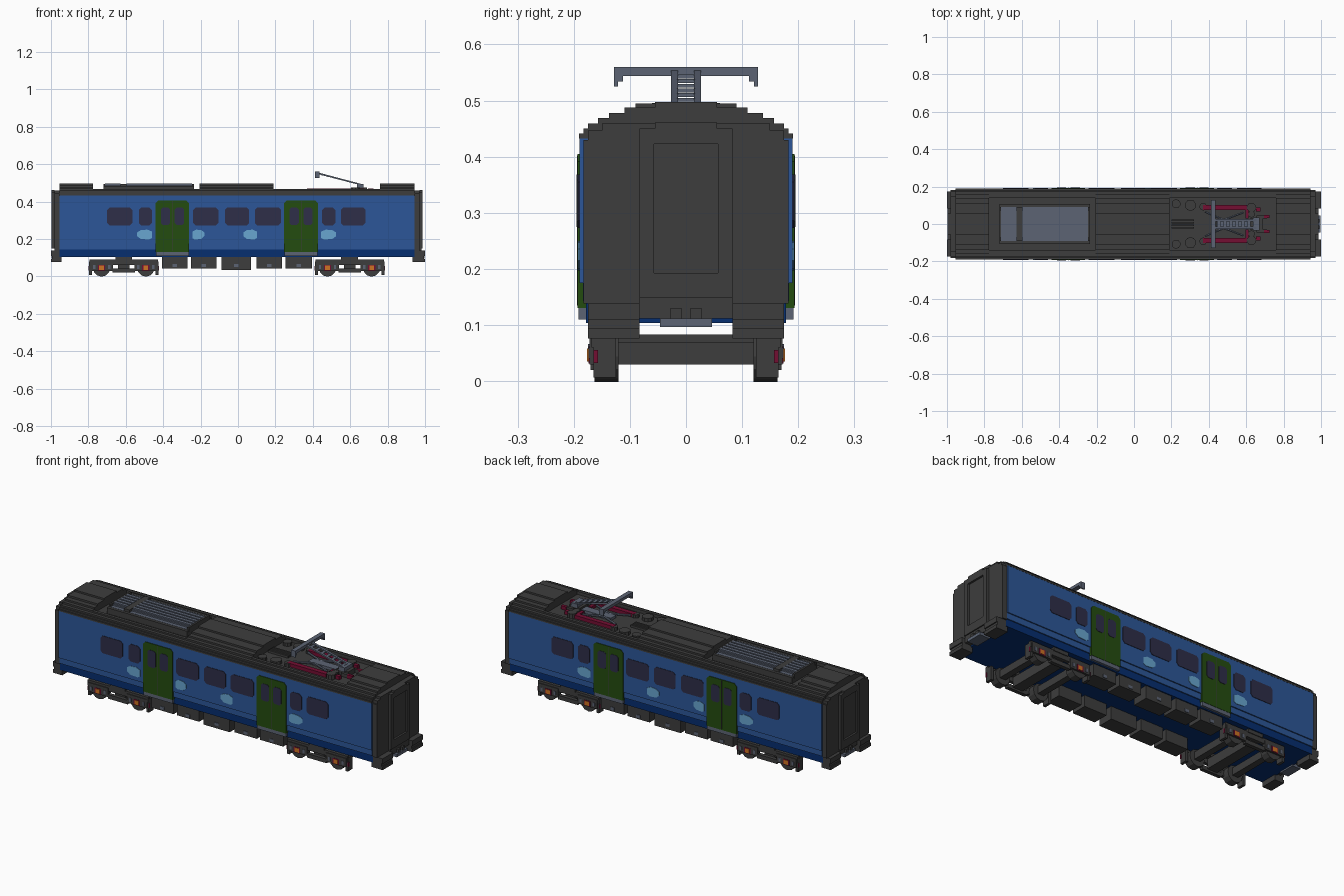
import bpy, bmesh, math
from mathutils import Vector

cube = bpy.data.objects.get("Cube")
if cube:
    bpy.data.objects.remove(cube)


def material(name, rgb):
    lin = [((c / 255 + 0.055) / 1.055) ** 2.4 for c in rgb] + [1.0]
    m = bpy.data.materials.new(name)
    m.use_nodes = True
    m.diffuse_color = lin
    m.node_tree.nodes["Principled BSDF"].inputs["Base Color"].default_value = lin
    return m


BLUE = material("body blue", (44, 86, 152))
NAVY = material("skirt navy", (6, 46, 112))
DARK = material("dark grey", (61, 61, 61))
GREY = material("slate grey", (92, 100, 116))
GREEN = material("door green", (36, 76, 16))
GLASS = material("window glass", (46, 46, 72))
CYAN = material("marking light blue", (104, 166, 208))
RED = material("dark red", (116, 14, 50))
ORANGE = material("axle orange", (205, 115, 35))


class Part:
    """Collects simple solids into one named object."""

    def __init__(self, name, mat):
        self.name, self.mat, self.bm = name, mat, bmesh.new()

    def prism(self, pts, y0, y1, mirror=False):
        # xz outline extruded along y
        for a, b in ([(y0, y1), (-y1, -y0)] if mirror else [(y0, y1)]):
            lo = [self.bm.verts.new((x, a, z)) for x, z in pts]
            hi = [self.bm.verts.new((x, b, z)) for x, z in pts]
            self.bm.faces.new(lo)
            self.bm.faces.new(hi[::-1])
            for i in range(len(pts)):
                j = (i + 1) % len(pts)
                self.bm.faces.new((lo[j], lo[i], hi[i], hi[j]))
        return self

    def box(self, x0, x1, y0, y1, z0, z1, mirror=False):
        return self.prism([(x0, z0), (x1, z0), (x1, z1), (x0, z1)], y0, y1, mirror)

    def rod(self, a, b, r, sides=8, mirror=False):
        for s in ((1, -1) if mirror else (1,)):
            p, q = Vector((a[0], a[1] * s, a[2])), Vector((b[0], b[1] * s, b[2]))
            d = q - p
            mat = d.to_track_quat('Z', 'Y').to_matrix().to_4x4()
            mat.translation = (p + q) / 2
            bmesh.ops.create_cone(self.bm, cap_ends=True, segments=sides, radius1=r,
                                  radius2=r, depth=d.length, matrix=mat)
        return self

    def done(self):
        bmesh.ops.recalc_face_normals(self.bm, faces=self.bm.faces)
        me = bpy.data.meshes.new(self.name)
        self.bm.to_mesh(me)
        self.bm.free()
        me.materials.append(self.mat)
        ob = bpy.data.objects.new(self.name, me)
        bpy.context.collection.objects.link(ob)
        return ob


def chamfered(x0, x1, z0, z1, c, bottom=True):
    cb = c if bottom else 0.0
    low = [(x0, z0 + cb), (x0 + cb, z0), (x1 - cb, z0), (x1, z0 + cb)] if bottom else [(x0, z0), (x1, z0)]
    return low + [(x1, z1 - c), (x1 - c, z1), (x0 + c, z1), (x0, z1 - c)]


X0, X1 = -0.955, 0.943

# Body shell: wide upper wall, stepped-in lower wall, skirt and floor
body = Part("body_walls", BLUE)
body.box(X0, X1, -0.19, 0.19, 0.175, 0.432)
body.box(X0, X1, -0.184, 0.184, 0.143, 0.175).done()
Part("skirt_and_floor", NAVY).box(X0, X1, -0.178, 0.178, 0.104, 0.143).done()

# Roof: stepped layers, with two sunken equipment bays
roof = Part("roof", DARK)
roof.box(X0, X1, -0.191, 0.191, 0.432, 0.441)
roof.box(X0, X1, -0.183, 0.183, 0.441, 0.450)
BAYS = [(-0.775, -0.205), (0.19, 0.758)]
for a, b in BAYS:
    roof.box(a, b, 0.14, 0.175, 0.45, 0.459, True)
    roof.box(a, b, 0.14, 0.157, 0.459, 0.467, True)
for a, b in [(X0, -0.775), (-0.205, 0.19), (0.758, X1)]:
    z = 0.450
    for w, top in [(0.175, 0.459), (0.157, 0.469), (0.137, 0.478), (0.11, 0.488), (0.055, 0.497)]:
        roof.box(a, b, -w, w, z, top)
        z = top
roof.done()

# Windows, doors and side markings
windows = Part("side_windows", GLASS)
for a, b in [(-0.70, -0.565), (-0.53, -0.46), (-0.24, -0.105), (-0.07, 0.06),
             (0.09, 0.23), (0.45, 0.52), (0.55, 0.682)]:
    windows.prism(chamfered(a, b, 0.273, 0.368, 0.013), 0.189, 0.1925, True)
doors = Part("doors", GREEN)
seams = Part("door_seams", DARK)
steps = Part("door_steps", GREY)
for c in (-0.351, 0.337):
    doors.prism(chamfered(c - 0.09, c + 0.09, 0.13, 0.405, 0.014, False), 0.17, 0.1935, True)
    seams.box(c - 0.0015, c + 0.0015, 0.192, 0.194, 0.135, 0.402, True)
    steps.box(c - 0.088, c + 0.088, 0.165, 0.192, 0.11, 0.13, True)
    for s in (-0.037, 0.037):
        windows.prism(chamfered(c + s - 0.025, c + s + 0.025, 0.275, 0.368, 0.01), 0.192, 0.1955, True)
for p in (windows, doors, seams, steps):
    p.done()
marks = Part("side_markings", CYAN)
BLOB = [(-0.04, 0.235), (-0.04, 0.215), (-0.02, 0.2), (0.025, 0.197), (0.04, 0.205),
        (0.04, 0.24), (0.015, 0.25), (-0.02, 0.247)]
for c, s in [(-0.5, 1), (-0.212, -0.8), (0.065, 0.9), (0.485, -1)]:
    marks.prism([(c + x * s, z) for x, z in BLOB], 0.189, 0.1925, True)
marks.done()

# Ends: caps, gangway frames with recessed doors, corner blocks and couplers
caps = Part("end_caps", DARK)
gangway = Part("gangways", DARK)
corners = Part("corner_blocks", DARK)
couplers = Part("couplers", GREY)


def span(e, a, b):
    # distances from the car middle to x limits at end e
    return tuple(sorted((e * a - 0.006, e * b - 0.006)))


for e in (-1, 1):
    x = span(e, 0.949, 0.976)
    caps.box(*x, -0.183, 0.183, 0.138, 0.43)
    caps.box(*x, -0.175, 0.175, 0.43, 0.447)
    caps.box(*x, -0.15, 0.15, 0.447, 0.459)
    x = span(e, 0.976, 0.992)
    gangway.box(*x, 0.057, 0.083, 0.148, 0.45, True)
    gangway.box(*x, -0.057, 0.057, 0.148, 0.193)
    gangway.box(*x, -0.057, 0.057, 0.423, 0.45)
    gangway.box(*x, -0.055, 0.055, 0.45, 0.461)
    gangway.box(*span(e, 0.974, 0.981), -0.057, 0.057, 0.193, 0.423)
    outer = 1.006 if e > 0 else 0.994
    for depth, z0, z1 in [(0.0, 0.076, 0.094), (0.006, 0.094, 0.11), (0.0, 0.11, 0.138)]:
        corners.box(*span(e, 0.938, outer - depth), 0.083, 0.175, z0, z1, True)
    corners.box(*span(e, 0.949, outer - 0.02), -0.083, 0.083, 0.112, 0.148)
    corners.box(*span(e, 0.96, outer - 0.008), 0.008, 0.028, 0.112, 0.13, True)
    couplers.box(*span(e, 0.94, outer - 0.004), -0.046, 0.046, 0.096, 0.112)
for p in (caps, gangway, corners, couplers):
    p.done()

# Underfloor equipment boxes in two rows
under = Part("underfloor_boxes", DARK)
labels = Part("underfloor_latches", GREY)
for a, b, z in [(-0.405, -0.27, 0.042), (-0.25, -0.115, 0.042), (-0.088, 0.07, 0.034),
                (0.10, 0.235, 0.042), (0.255, 0.395, 0.042)]:
    m = (a + b) / 2
    under.box(a, b, 0.085, 0.172, z, 0.106, True)
    labels.box(m - 0.012, m + 0.012, 0.171, 0.175, 0.05, 0.066, True)
under.done()
labels.done()

# Bogies: frames, wheels, cross beams and axle boxes
frames = Part("bogie_frames", DARK)
wheels = Part("bogie_wheels", DARK)
axle_red = Part("axle_surrounds", RED)
axle_box = Part("axle_boxes", ORANGE)
springs = Part("bogie_springs", GREY)
for c in (-0.611, 0.597):
    frames.box(c - 0.183, c + 0.183, 0.15, 0.168, 0.06, 0.09, True)
    frames.box(c - 0.06, c + 0.06, 0.15, 0.17, 0.02, 0.042, True)
    frames.box(c - 0.045, c + 0.045, 0.12, 0.172, 0.085, 0.105, True)
    frames.box(c - 0.03, c + 0.03, -0.15, 0.15, 0.03, 0.083)
    for s in (-1, 1):
        x = c + s * 0.118
        frames.box(x - 0.06, x + 0.06, 0.152, 0.172, 0.03, 0.078, True)
        frames.box(x - 0.018, x + 0.018, -0.13, 0.13, 0.03, 0.07)
        wheels.rod((x, 0.12, 0.044), (x, 0.163, 0.044), 0.0455, 12, True)
        frames.box(*sorted((c + s * 0.17, c + s * 0.185)), 0.125, 0.165, 0.006, 0.08, True)
        axle_red.box(x - 0.019, x + 0.019, 0.17, 0.174, 0.031, 0.062, True)
        axle_red.box(*sorted((c + s * 0.184, c + s * 0.188)), 0.157, 0.165, 0.032, 0.055, True)
        axle_box.box(x - 0.013, x + 0.013, 0.172, 0.176, 0.035, 0.058, True)
        for k in (-0.04, 0.04):
            springs.box(x + k - 0.006, x + k + 0.006, 0.171, 0.174, 0.04, 0.06, True)
for p in (frames, wheels, axle_red, axle_box, springs):
    p.done()

# Roof vent: dark rim with grey slatted panels
rim = Part("vent_frame", DARK)
rim.box(-0.72, -0.235, -0.108, 0.108, 0.45, 0.472)
rim.box(-0.72, -0.235, 0.092, 0.108, 0.472, 0.482, True)
for a, b in [(-0.72, -0.71), (-0.628, -0.595), (-0.245, -0.235)]:
    rim.box(a, b, -0.09, 0.09, 0.472, 0.495)
rim.done()
panels = Part("vent_panels", GREY)
for a, b in [(-0.71, -0.628), (-0.595, -0.245)]:
    panels.box(a, b, -0.09, 0.09, 0.472, 0.482)
    panels.box(a, b, -0.07, 0.07, 0.482, 0.489)
    for i in range(5):
        y = -0.052 + 0.026 * i
        panels.box(a, b, y - 0.009, y + 0.009, 0.489, 0.496)
panels.done()

# Pantograph base: insulators, red rails and clutter
ins = Part("insulators", DARK)
for x, y, r, z in [(0.225, 0.108, 0.024, 0.468), (0.302, 0.1, 0.03, 0.468),
                   (0.37, 0.092, 0.02, 0.468), (0.628, 0.088, 0.025, 0.475),
                   (0.628, 0.052, 0.018, 0.472)]:
    ins.rod((x, y, 0.445), (x, y, z), r, 10, True)
for i in range(4):
    ins.box(0.2, 0.32, -0.024 + i * 0.013, -0.015 + i * 0.013, 0.448, 0.462)
ins.box(0.62, 0.69, -0.03, 0.03, 0.448, 0.476)
ins.box(0.655, 0.71, 0.03, 0.045, 0.448, 0.468, True)
ins.done()
rails = Part("pantograph_rails", RED)
rails.box(0.37, 0.605, 0.075, 0.102, 0.45, 0.469, True)
rails.box(0.595, 0.612, 0.03, 0.08, 0.45, 0.466, True)
rails.box(0.652, 0.675, 0.068, 0.088, 0.45, 0.469, True)
rails.box(0.695, 0.725, 0.032, 0.048, 0.45, 0.469, True)
rails.done()

# Pantograph arm with rungs, braces and contact bar
arm = Part("pantograph_arm", GREY)
arm.prism([(0.43, 0.546), (0.66, 0.486), (0.66, 0.494), (0.43, 0.555)], 0.014, 0.027, True)
for i in range(7):
    x = 0.455 + i * 0.032
    z = 0.546 - (x - 0.43) * 0.26
    arm.box(x - 0.008, x + 0.008, -0.016, 0.016, z, z + 0.007)
arm.box(0.635, 0.672, -0.035, 0.035, 0.474, 0.495)
arm.rod((0.38, 0.065, 0.464), (0.48, 0.022, 0.464), 0.006, 6, True)
arm.rod((0.48, 0.022, 0.464), (0.585, 0.062, 0.464), 0.006, 6, True)
arm.box(0.44, 0.65, -0.022, 0.022, 0.452, 0.466)
arm.done()
bar = Part("contact_bar", GREY)
bar.box(0.412, 0.437, -0.128, 0.128, 0.544, 0.56)
bar.box(0.412, 0.437, 0.112, 0.128, 0.534, 0.544, True)
bar.box(0.412, 0.437, 0.121, 0.128, 0.525, 0.534, True)
bar.done()
